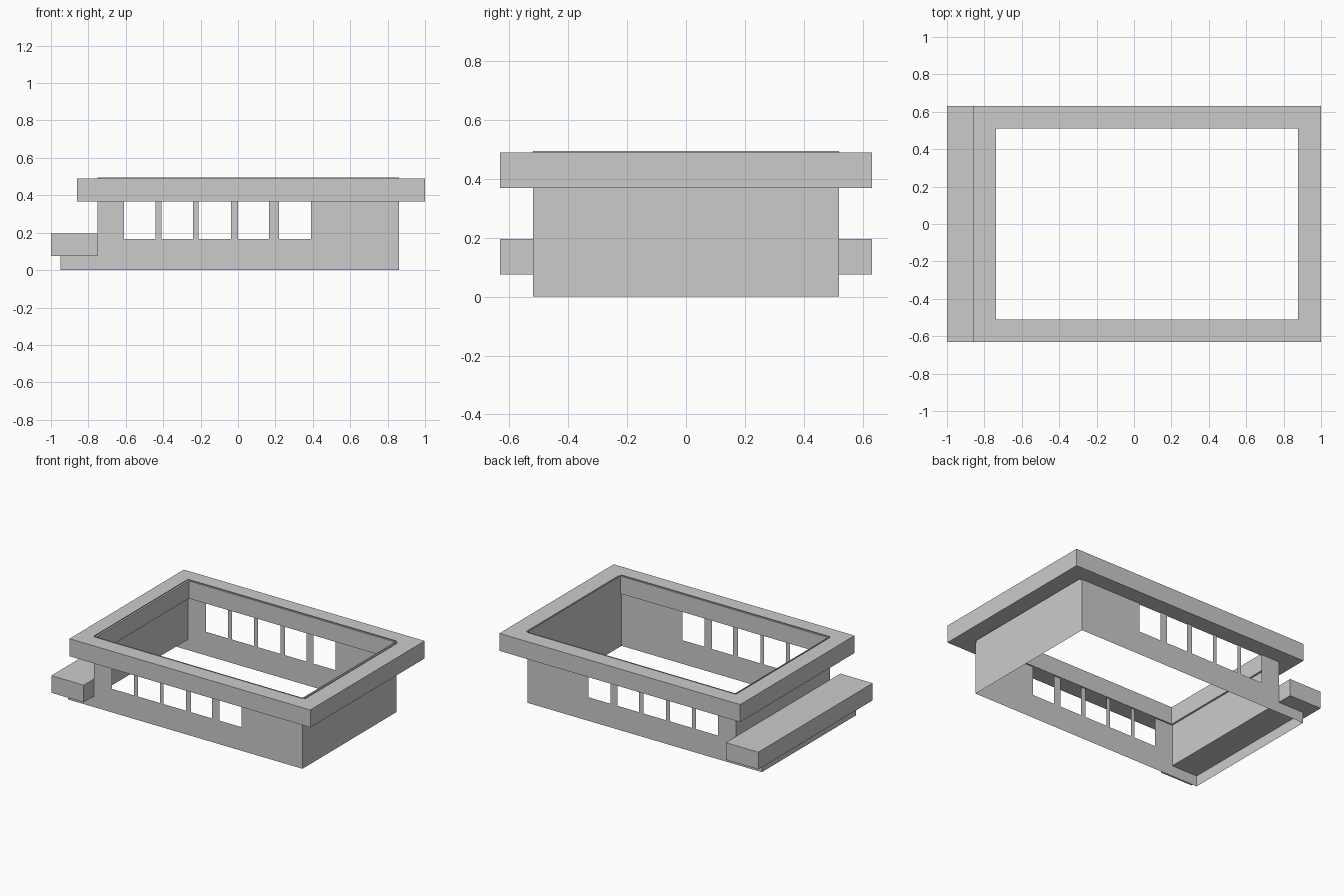
import bpy, bmesh

if "Cube" in bpy.data.objects:
    bpy.data.objects.remove(bpy.data.objects["Cube"])

def make(name, bm):
    bmesh.ops.remove_doubles(bm, verts=bm.verts, dist=1e-5)
    me = bpy.data.meshes.new(name)
    bm.to_mesh(me)
    bm.free()
    ob = bpy.data.objects.new(name, me)
    bpy.context.collection.objects.link(ob)
    return ob

def quad(bm, *pts):
    bm.faces.new([bm.verts.new(p) for p in pts])

def box(name, x0, x1, y0, y1, z0, z1):
    bm = bmesh.new()
    bmesh.ops.create_cube(bm, size=1)
    for v in bm.verts:
        v.co = (x0 if v.co.x < 0 else x1, y0 if v.co.y < 0 else y1, z0 if v.co.z < 0 else z1)
    return make(name, bm)

LEFT, RIGHT, STEP, Y = -0.75, 0.862, -0.95, 0.52
SILL, HEAD, TOP, BASE = 0.165, 0.37, 0.495, 0.075
windows = [(-0.61, -0.44), (-0.41, -0.24), (-0.21, -0.037), (0.0, 0.165), (0.22, 0.39)]

# Long thin walls with window openings, mirrored front to back
bm = bmesh.new()
xs = [LEFT] + [x for w in windows for x in w] + [RIGHT]
zs = [0, BASE, SILL, HEAD, TOP]
for i, (a, b) in enumerate(zip(xs, xs[1:])):
    for c, d in zip(zs, zs[1:]):
        if i % 2 and c == SILL:
            continue
        quad(bm, (a, -Y, c), (b, -Y, c), (b, -Y, d), (a, -Y, d))
# low skirt under the porch slab
quad(bm, (STEP, -Y, 0), (LEFT, -Y, 0), (LEFT, -Y, BASE), (STEP, -Y, BASE))
walls = make("long_walls", bm)
mirror = walls.modifiers.new("Mirror", 'MIRROR')
mirror.use_axis = (False, True, False)

# End walls and skirt end
bm = bmesh.new()
for x, z0, z1 in ((RIGHT, 0, TOP), (LEFT, BASE, TOP), (STEP, 0, BASE)):
    s = Y if x == RIGHT else -Y
    quad(bm, (x, -s, z0), (x, s, z0), (x, s, z1), (x, -s, z1))
make("end_walls", bm)

# Overhanging roof frame with open centre
bm = bmesh.new()
def loop(x0, x1, y):
    return [(x0, -y), (x1, -y), (x1, y), (x0, y)]
outer, inner = loop(-0.86, 1.0, 0.631), loop(-0.737, 0.877, 0.51)
z0, z1 = 0.368, 0.49
for i in range(4):
    j = (i + 1) % 4
    oa, ob_, ia, ib = outer[i], outer[j], inner[i], inner[j]
    quad(bm, (*oa, z1), (*ob_, z1), (*ib, z1), (*ia, z1))
    quad(bm, (*ob_, z0), (*oa, z0), (*ia, z0), (*ib, z0))
    quad(bm, (*oa, z0), (*ob_, z0), (*ob_, z1), (*oa, z1))
    quad(bm, (*ib, z0), (*ia, z0), (*ia, z1), (*ib, z1))
make("roof_frame", bm)

# Porch slab
box("porch_slab", -1.0, LEFT, -0.631, 0.631, BASE, 0.195)
